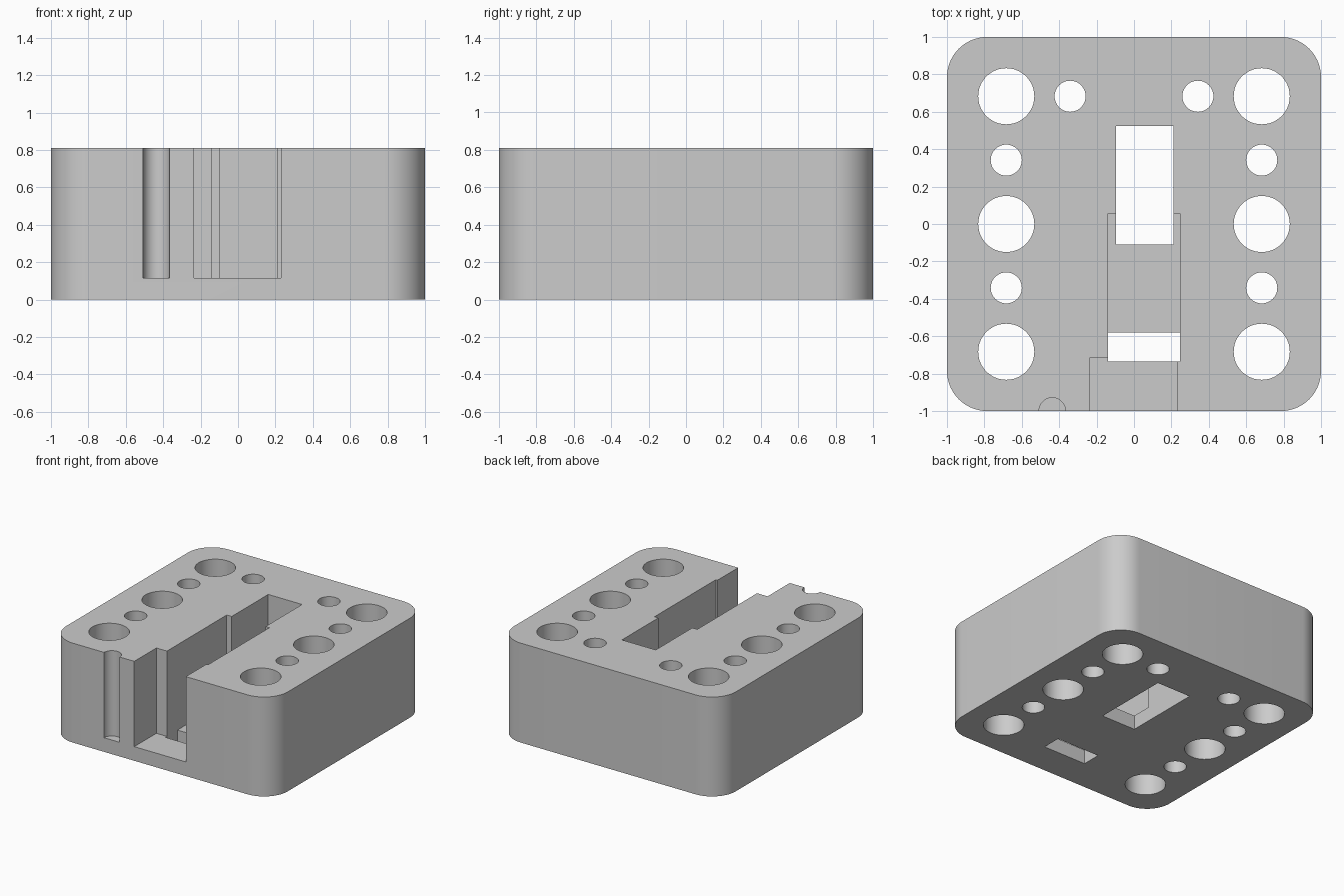
import bpy
import bmesh
from math import cos, sin, pi, radians

cube = bpy.data.objects.get("Cube")
if cube:
    bpy.data.objects.remove(cube, do_unlink=True)

HEIGHT = 0.81
FLOOR = 0.115
PITCH = 0.683
CORNER = 0.215

grey = bpy.data.materials.new("light grey")
grey.use_nodes = True
grey.diffuse_color = (0.6, 0.6, 0.6, 1)
grey.node_tree.nodes["Principled BSDF"].inputs["Base Color"].default_value = (0.6, 0.6, 0.6, 1)


def prism(name, outline, low, high):
    """Extrude a flat outline between two heights."""
    bm = bmesh.new()
    base = bm.faces.new([bm.verts.new((x, y, low)) for x, y in outline])
    top = bmesh.ops.extrude_face_region(bm, geom=[base])["geom"]
    bmesh.ops.translate(bm, vec=(0, 0, high - low),
                        verts=[v for v in top if isinstance(v, bmesh.types.BMVert)])
    bmesh.ops.recalc_face_normals(bm, faces=bm.faces)
    mesh = bpy.data.meshes.new(name)
    bm.to_mesh(mesh)
    bm.free()
    mesh.materials.append(grey)
    obj = bpy.data.objects.new(name, mesh)
    bpy.context.collection.objects.link(obj)
    return obj


def arc(x, y, radius, start, end, steps):
    return [(x + radius * cos(start + (end - start) * i / steps),
             y + radius * sin(start + (end - start) * i / steps)) for i in range(steps + 1)]


def circle(x, y, radius):
    return arc(x, y, radius, 0, 2 * pi, 48)[:-1]


def rectangle(x0, x1, y0, y1):
    return [(x0, y0), (x1, y0), (x1, y1), (x0, y1)]


# Rounded block
outline = []
for i, (sx, sy) in enumerate([(1, 1), (-1, 1), (-1, -1), (1, -1)]):
    outline += arc(sx * (1 - CORNER), sy * (1 - CORNER), CORNER, i * pi / 2, (i + 1) * pi / 2, 14)
block = prism("block", outline, 0, HEIGHT)

cutters = []


def cut(name, shape, low=-0.1):
    cutters.append(prism(name, shape, low, 1))


# Stepped slot, open at the front
cut("stepped_slot", [(-0.235, -1.1), (0.23, -1.1), (0.23, -0.735), (0.245, -0.735),
                     (0.245, 0.055), (0.21, 0.055), (0.21, 0.525), (-0.095, 0.525),
                     (-0.095, 0.055), (-0.14, 0.055), (-0.14, -0.715), (-0.235, -0.715)], FLOOR)

# Half-round groove in the front
cut("front_groove", circle(-0.437, -1, 0.071), FLOOR)

# Windows through the slot floor
cut("rear_window", rectangle(-0.095, 0.21, -0.11, 0.525))
cut("front_window", rectangle(-0.14, 0.245, -0.735, -0.58))

# Round holes through the block
for side in (-1, 1):
    for row in (-1, 0, 1):
        cut("large_hole", circle(side * PITCH, row * PITCH, 0.15))
    for row in (-1, 1):
        cut("small_hole", circle(side * PITCH, row * PITCH / 2, 0.083))
    cut("rear_small_hole", circle(side * PITCH / 2, PITCH, 0.083))

# Apply the cuts
bpy.ops.object.select_all(action="DESELECT")
bpy.context.view_layer.objects.active = block
block.select_set(True)
for cutter in cutters:
    mod = block.modifiers.new("cut", "BOOLEAN")
    mod.operation = "DIFFERENCE"
    mod.solver = "EXACT"
    mod.object = cutter
    bpy.ops.object.modifier_apply(modifier=mod.name)
    bpy.data.objects.remove(cutter, do_unlink=True)

bpy.ops.object.shade_smooth_by_angle(angle=radians(30))
